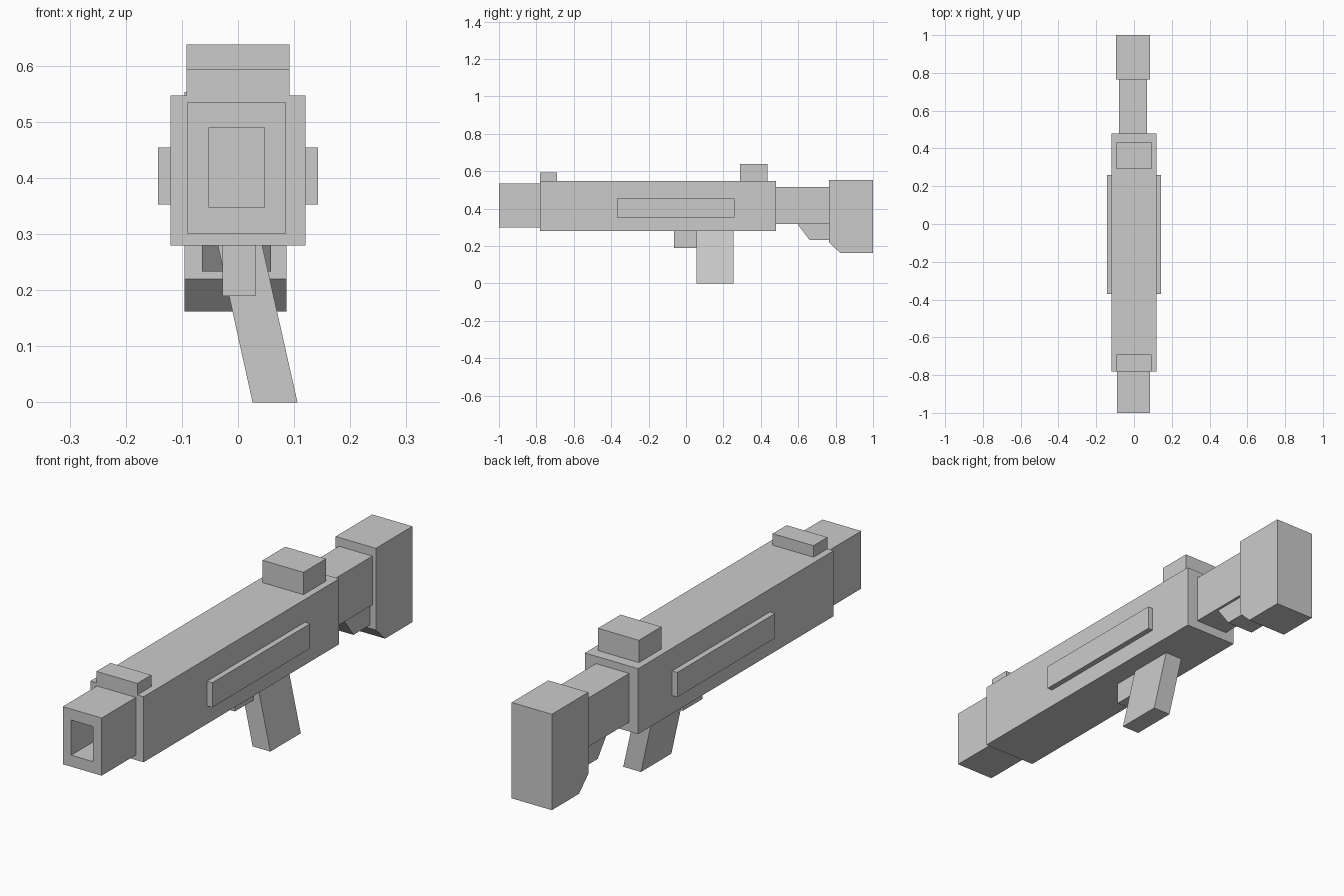
import bpy, bmesh
from mathutils import Vector

if "Cube" in bpy.data.objects:
    bpy.data.objects.remove(bpy.data.objects["Cube"])


def finish(name, bm):
    bmesh.ops.recalc_face_normals(bm, faces=bm.faces)
    me = bpy.data.meshes.new(name)
    bm.to_mesh(me)
    bm.free()
    ob = bpy.data.objects.new(name, me)
    bpy.context.collection.objects.link(ob)
    return ob


def prism(name, points, offset):
    """Extrude a closed 3D polygon along an offset vector."""
    bm = bmesh.new()
    face = bm.faces.new([bm.verts.new(p) for p in points])
    new = bmesh.ops.extrude_face_region(bm, geom=[face], use_keep_orig=True)["geom"]
    bmesh.ops.translate(bm, vec=offset, verts=[v for v in new if isinstance(v, bmesh.types.BMVert)])
    return finish(name, bm)


def side_profile(name, x0, x1, yz):
    return prism(name, [(x0, y, z) for y, z in yz], (x1 - x0, 0, 0))


def front_profile(name, y0, y1, xz):
    return prism(name, [(x, y0, z) for x, z in xz], (0, y1 - y0, 0))


def box(name, x, y, z):
    return front_profile(name, *y, [(x[0], z[0]), (x[1], z[0]), (x[1], z[1]), (x[0], z[1])])


# Receiver, side rails and sights
box("receiver", (-.12, .12), (-.78, .48), (.28, .547))
for name, s in (("left_rail", -1), ("right_rail", 1)):
    box(name, sorted((s * .11, s * .143)), (-.37, .26), (.353, .454))
box("front_sight", (-.092, .092), (-.78, -.69), (.54, .594))
box("rear_sight", (-.092, .092), (.29, .435), (.54, .638))

# Hollow muzzle: inset the front face, then push it back as a bore
muzzle = box("muzzle", (-.09, .085), (-1, -.775), (.30, .535))
bm = bmesh.new()
bm.from_mesh(muzzle.data)
bm.faces.ensure_lookup_table()
front = min(bm.faces, key=lambda f: f.calc_center_median().y)
bmesh.ops.inset_individual(bm, faces=[front], thickness=.03)
for v in front.verts:
    v.co.x = -.052 if v.co.x < 0 else .047
    v.co.z = .347 if v.co.z < .42 else .49
bore = bmesh.ops.extrude_discrete_faces(bm, faces=[front])["faces"][0]
bmesh.ops.translate(bm, vec=Vector((0, .22, 0)), verts=bore.verts)
bm.to_mesh(muzzle.data)
bm.free()

# Stock neck, underside wedge and chamfered butt
box("stock_neck", (-.08, .07), (.475, .77), (.318, .517))
side_profile("stock_wedge", -.064, .059, [(.595, .32), (.66, .233), (.77, .233), (.77, .32)])
side_profile("stock_butt", -.095, .086,
             [(.765, .553), (.765, .22), (.825, .162), (1, .162), (1, .553)])

# Slanted grip and trigger block
front_profile("grip", .057, .253, [(.026, 0), (.106, 0), (.042, .285), (-.037, .285)])
box("trigger", (-.028, .031), (-.065, .06), (.19, .285))
